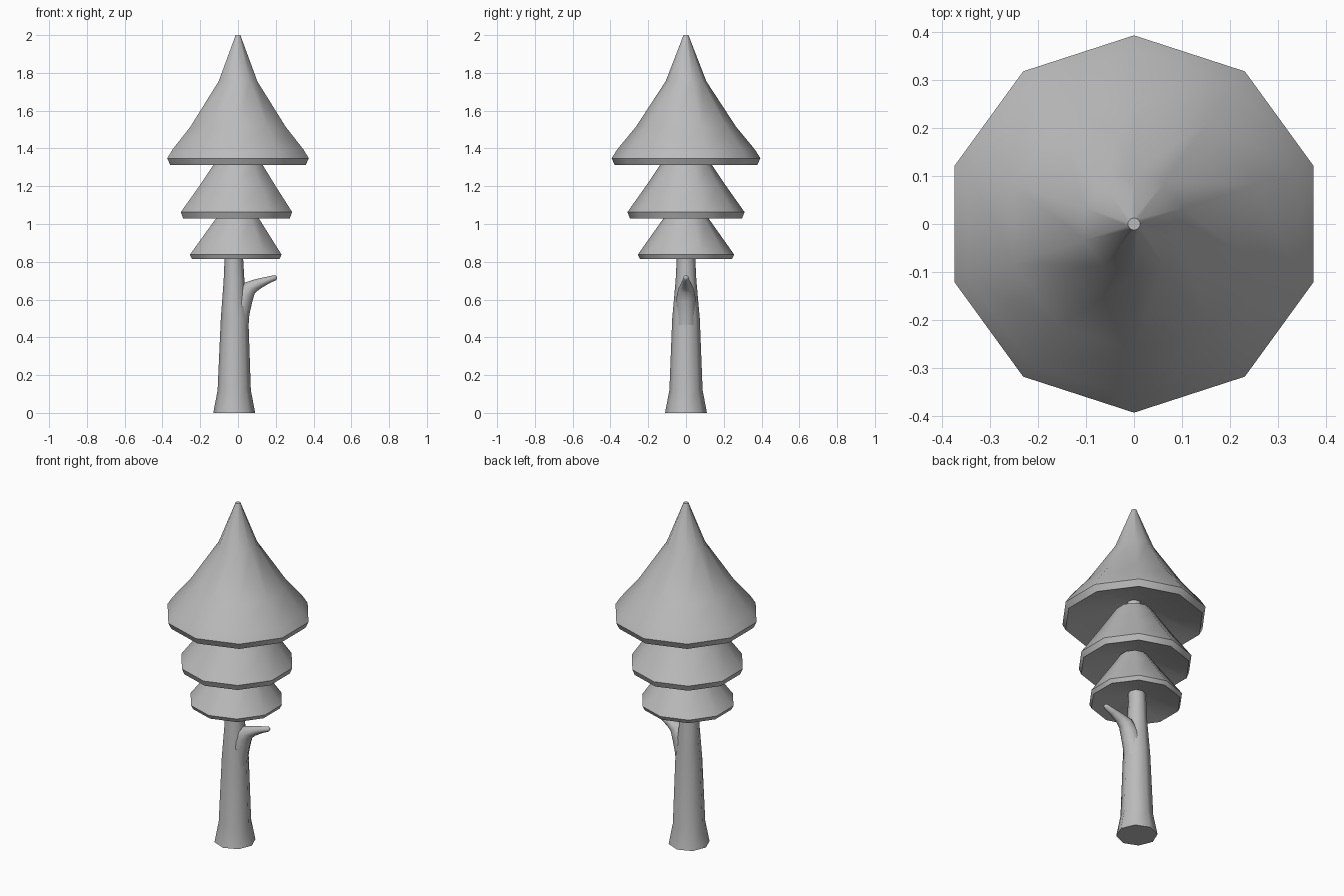
import bpy, bmesh, math
from mathutils import Vector

cube = bpy.data.objects.get("Cube")
if cube:
    bpy.data.objects.remove(cube)

grey = bpy.data.materials.new("plain_grey")
grey.use_nodes = True
COLOUR = (0.5, 0.5, 0.5, 1)
grey.diffuse_color = COLOUR
grey.node_tree.nodes["Principled BSDF"].inputs["Base Color"].default_value = COLOUR


def loft(name, rings, sides, turn=0.0, follow=False, sharp=40):
    """Skin rings of (x, z, radius), capped at both ends; follow tilts rings along the path."""
    bm = bmesh.new()
    loops = []
    for i, (x, z, r) in enumerate(rings):
        across = Vector((1, 0, 0))
        if follow:
            a, b = rings[max(i - 1, 0)], rings[min(i + 1, len(rings) - 1)]
            along = Vector((b[0] - a[0], 0, b[1] - a[1])).normalized()
            across = Vector((along.z, 0, -along.x))
        loop = []
        for k in range(sides):
            t = turn + math.tau * k / sides
            p = Vector((x, 0, z)) + across * r * math.cos(t)
            p.y = r * math.sin(t)
            loop.append(bm.verts.new(p))
        loops.append(loop)
    for lo, hi in zip(loops, loops[1:]):
        for k in range(sides):
            n = (k + 1) % sides
            bm.faces.new((lo[k], lo[n], hi[n], hi[k]))
    bm.faces.new(loops[0][::-1])
    bm.faces.new(loops[-1])
    bmesh.ops.recalc_face_normals(bm, faces=bm.faces)
    mesh = bpy.data.meshes.new(name)
    bm.to_mesh(mesh)
    bm.free()
    mesh.materials.append(grey)
    obj = bpy.data.objects.new(name, mesh)
    bpy.context.collection.objects.link(obj)
    bpy.ops.object.select_all(action="DESELECT")
    obj.select_set(True)
    bpy.context.view_layer.objects.active = obj
    bpy.ops.object.shade_smooth_by_angle(angle=math.radians(sharp))
    return obj


# Trunk with a flared foot, running up inside the foliage
loft("trunk", [(-.02, 0, .111), (-.02, .12, .088), (-.018, .5, .073),
               (-.021, .7, .055), (-.022, .82, .049), (-.01, 1.1, .045),
               (0, 1.44, .038)], 8, sharp=60)

# Short side branch growing out of the trunk
loft("branch", [(0, .45, .055), (.008, .53, .053), (.03, .61, .05), (.06, .66, .04),
                (.1, .68, .029), (.15, .7, .02), (.197, .716, .014),
                (.206, .718, .007)], 8, follow=True, sharp=60)

# Foliage tiers: hollow underside, bevelled rim, then the cone
tiers = {
    "foliage_low": [(-.012, .872, .04), (-.012, .815, .244), (-.012, .838, .255),
                    (-.003, 1.03, .119), (0, 1.09, .078)],
    "foliage_middle": [(-.008, 1.112, .04), (-.008, 1.03, .297), (-.008, 1.063, .31),
                       (-.003, 1.2, .213), (0, 1.31, .139), (0, 1.37, .1)],
    "foliage_top": [(0, 1.425, .035), (0, 1.312, .377), (0, 1.348, .394),
                    (0, 1.395, .364), (0, 1.515, .265), (0, 1.755, .108),
                    (0, 2, .013)],
}
for name, rings in tiers.items():
    loft(name, rings, 10, turn=math.pi / 2)
